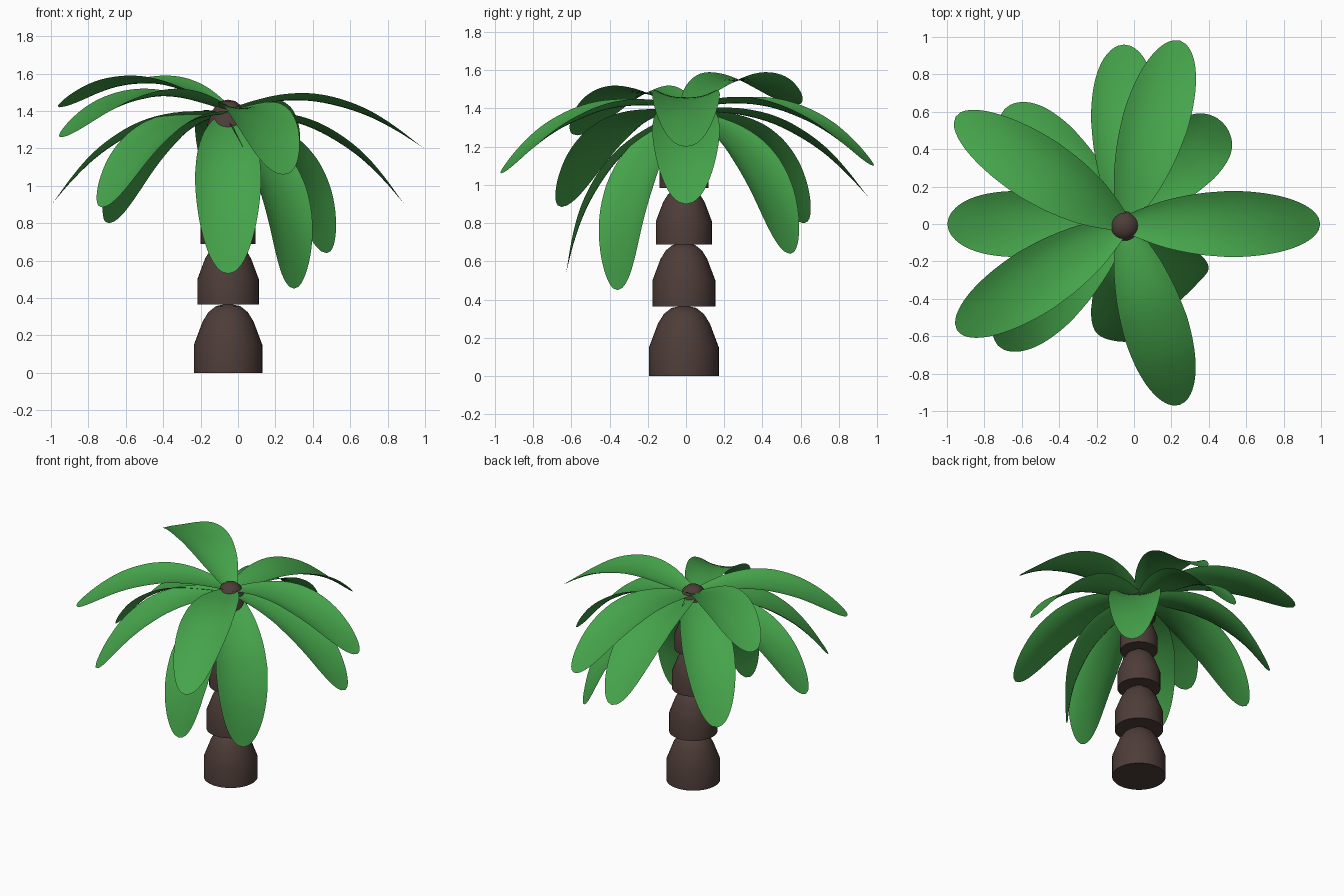
import bpy, bmesh
from math import sin, cos, asin, radians, pi, sqrt
from mathutils import Matrix

if "Cube" in bpy.data.objects:
    bpy.data.objects.remove(bpy.data.objects["Cube"])


def material(name, rgb):
    m = bpy.data.materials.new(name)
    m.diffuse_color = (*rgb, 1)
    m.use_nodes = True
    m.node_tree.nodes["Principled BSDF"].inputs["Base Color"].default_value = m.diffuse_color
    return m


BARK = material("bark", (0.075, 0.046, 0.04))
GREEN = material("leaf_green", (0.06, 0.37, 0.07))


def interp(points, t):
    # smooth (Catmull-Rom style) lookup in a short list of (t, value) points
    n = len(points)
    slope = []
    for i in range(n):
        a, b = points[max(i - 1, 0)], points[min(i + 1, n - 1)]
        slope.append((b[1] - a[1]) / (b[0] - a[0]))
    for i in range(n - 1):
        (t0, v0), (t1, v1) = points[i], points[i + 1]
        if t <= t1 + 1e-9:
            d = t1 - t0
            u = (t - t0) / d
            return (v0 * (2*u**3 - 3*u**2 + 1) + slope[i] * d * (u**3 - 2*u**2 + u)
                    + v1 * (3*u**2 - 2*u**3) + slope[i + 1] * d * (u**3 - u**2))
    return points[-1][1]


def make_object(name, verts, faces, mat, angle):
    mesh = bpy.data.meshes.new(name)
    mesh.from_pydata(verts, [], faces)
    bm = bmesh.new()
    bm.from_mesh(mesh)
    bmesh.ops.remove_doubles(bm, verts=bm.verts, dist=1e-5)
    bm.to_mesh(mesh)
    bm.free()
    mesh.materials.append(mat)
    ob = bpy.data.objects.new(name, mesh)
    bpy.context.collection.objects.link(ob)
    bpy.ops.object.select_all(action='DESELECT')
    ob.select_set(True)
    bpy.context.view_layer.objects.active = ob
    bpy.ops.object.shade_smooth_by_angle(angle=radians(angle))
    return ob


# Trunk: five stacked, shrinking domed segments
CX = -0.053
PROFILE = [(0, 0), (.183, 0), (.183, .15), (.136, .275), (.105, .325), (.065, .357), (0, .37)]
SIDES = 40
for k, (base, s) in enumerate([(0, 1), (.365, .9), (.69, .8), (.985, .7), (1.235, .61)]):
    verts, faces = [], []
    for r, z in PROFILE:
        for j in range(SIDES):
            a = 2 * pi * j / SIDES
            verts.append((CX + r * s * cos(a), -.011 + r * s * sin(a), base + z * s))
    for i in range(len(PROFILE) - 1):
        for j in range(SIDES):
            p, q = i * SIDES + j, i * SIDES + (j + 1) % SIDES
            faces.append((p, q, q + SIDES, p + SIDES))
    make_object(f"trunk_segment_{k + 1}", verts, faces, BARK, 35)

# Leaf: arched sheet, gutter-shaped across, laid along +x
ARCH = [(0, 0), (.1, .048), (.25, .106), (.4, .136), (.55, .135), (.7, .112), (.85, .064), (1, 0)]
WIDTH = [(0, .045), (.1, .092), (.2, .13), (.35, .163), (.5, .177)]
ROWS, COLS = 28, 12


def half_width(t):
    if t <= .5:
        return interp(WIDTH, t)
    u = (t - .5) / .5                       # rounded tip
    return .177 * sqrt(max(0, 1 - u ** 2.05))


def leaf(name, angle, length, base_z, tip_z):
    verts, faces = [], []
    for i in range(ROWS + 1):
        t = 1 - (1 - i / ROWS) ** 1.4       # denser rows near the tip
        w, h = half_width(t), interp(ARCH, t)
        for j in range(COLS + 1):
            s = 2 * j / COLS - 1
            lift = .25 * w * (1 - t ** 4) * abs(s) ** 2.3
            verts.append((length * t, w * s, h + lift))
    for i in range(ROWS):
        for j in range(COLS):
            p = i * (COLS + 1) + j
            faces.append((p, p + COLS + 1, p + COLS + 2, p + 1))
    ob = make_object(name, verts, faces, GREEN, 60)
    pitch = asin((base_z - tip_z) / length)
    ob.data.transform(Matrix.Translation((CX, 0, base_z))
                      @ Matrix.Rotation(radians(angle), 4, 'Z')
                      @ Matrix.Rotation(pitch, 4, 'Y'))


# Upper crown of five, lower crown of eight, each with its own droop
UPPER = [(0, 1.20), (73, 1.10), (147.5, 1.42), (212.5, 1.26), (287, 1.06)]
LOWER = [(0, .90), (90, .93), (180, .90), (270, .53),
         (46, .64), (136, .80), (224, .885), (314.5, .45)]
for k, (a, z) in enumerate(UPPER):
    leaf(f"upper_leaf_{k + 1}", a, 1.068, 1.40, z)
for k, (a, z) in enumerate(LOWER):
    leaf(f"lower_leaf_{k + 1}", a, 1.062, 1.385, z)
